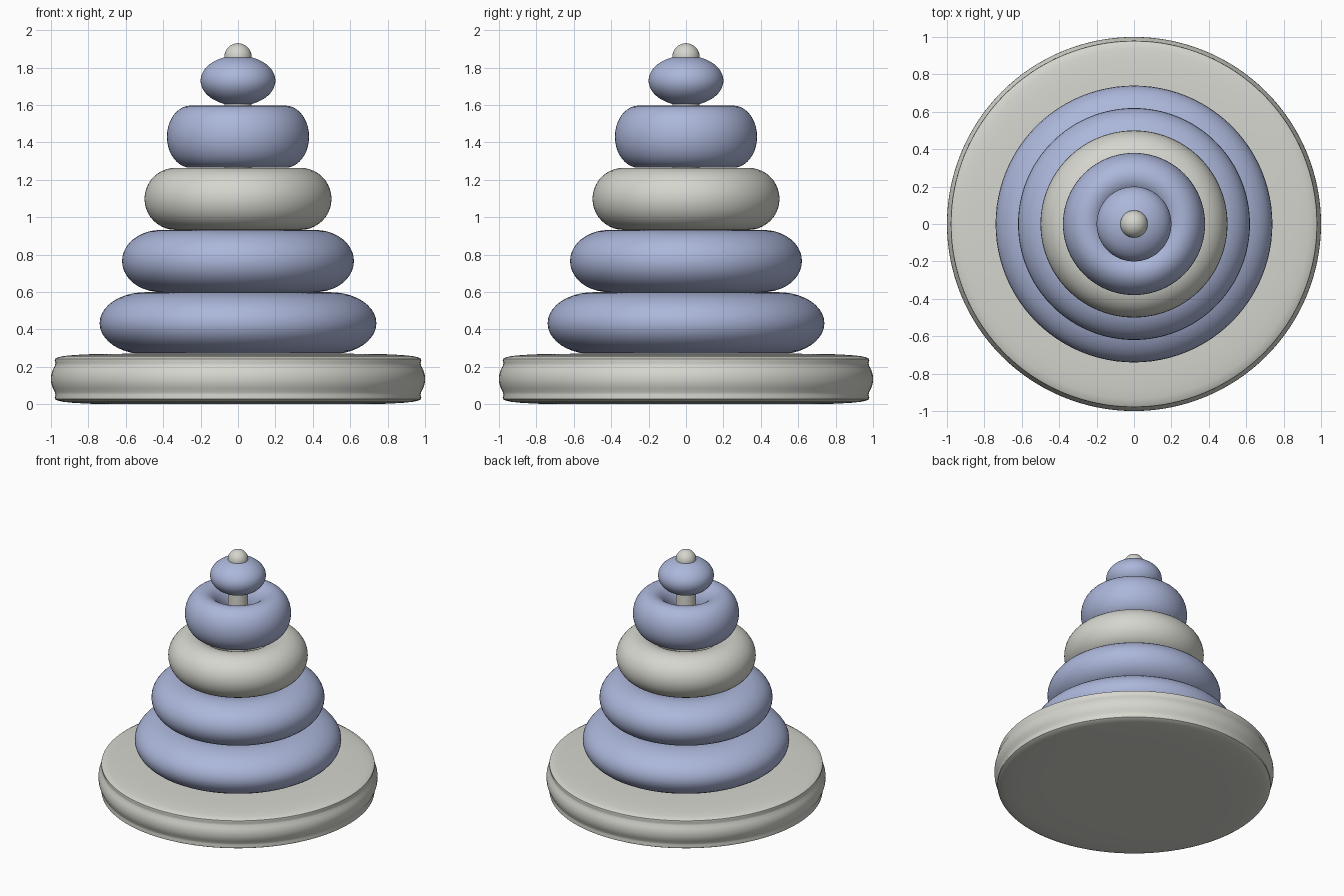
import bpy
import bmesh
import math

cube = bpy.data.objects.get("Cube")
if cube:
    bpy.data.objects.remove(cube, do_unlink=True)


def make_material(name, rgb):
    mat = bpy.data.materials.new(name)
    mat.use_nodes = True
    mat.diffuse_color = (*rgb, 1)
    mat.node_tree.nodes["Principled BSDF"].inputs["Base Color"].default_value = (*rgb, 1)
    return mat


grey = make_material("warm grey", (0.67, 0.67, 0.62))
blue = make_material("soft blue", (0.41, 0.47, 0.70))


def lathe(name, profile, mat, closed=False, segments=96):
    """Spin a (radius, height) profile around the z axis."""
    bm = bmesh.new()
    verts = [bm.verts.new((r, 0, z)) for r, z in profile]
    edges = [bm.edges.new(pair) for pair in zip(verts, verts[1:])]
    if closed:
        edges.append(bm.edges.new((verts[-1], verts[0])))
    bmesh.ops.spin(bm, geom=verts + edges, axis=(0, 0, 1), cent=(0, 0, 0),
                   angle=math.tau, steps=segments)
    bmesh.ops.remove_doubles(bm, verts=bm.verts, dist=0.0002)
    bmesh.ops.recalc_face_normals(bm, faces=bm.faces)
    mesh = bpy.data.meshes.new(name)
    bm.to_mesh(mesh)
    bm.free()
    mesh.materials.append(mat)
    obj = bpy.data.objects.new(name, mesh)
    bpy.context.collection.objects.link(obj)
    bpy.ops.object.select_all(action='DESELECT')
    obj.select_set(True)
    bpy.context.view_layer.objects.active = obj
    bpy.ops.object.shade_smooth_by_angle(angle=math.radians(50))
    return obj


def oval(centre_r, centre_z, a, b, start, sweep, steps):
    """Points along an ellipse in the radius-height plane."""
    angles = [start + sweep * i / steps for i in range(steps + 1)]
    return [(centre_r + a * math.cos(t), centre_z + b * math.sin(t)) for t in angles]


# Base disc: soft rim with a bulging middle band, same above and below
base_mid = 0.135
upper = [(1.0, 0.008), (0.998, 0.025), (0.99, 0.05), (0.979, 0.07), (0.976, 0.085),
         (0.98, 0.098), (0.978, 0.108), (0.963, 0.116), (0.935, 0.122),
         (0.88, 0.128), (0.78, 0.133), (0.6, 0.135), (0, 0.135)]
base_profile = [(r, base_mid - h) for r, h in reversed(upper)]
base_profile += [(r, base_mid + h) for r, h in upper]
lathe("base", base_profile, grey, segments=128)

# Stacked rings: the tube is a third of the outer radius wide
half = 0.166
rings = [("bottom_ring", 0.74, blue), ("lower_ring", 0.62, blue),
         ("middle_ring", 0.50, grey), ("upper_ring", 0.38, blue)]
for i, (name, outer, mat) in enumerate(rings):
    section = oval(outer * 2 / 3, 0.433 + 0.3325 * i, outer / 3, half, 0, math.tau, 40)
    lathe(name, section[:-1], mat, closed=True)

# Centre pole with a rounded tip
pole_r = 0.073
tip = oval(0, 1.857, pole_r, pole_r, 0, math.pi / 2, 12)
lathe("pole", [(0, 0.2), (pole_r, 0.2)] + tip, grey, segments=48)

# Flattened ball at the top
lathe("top_ball", oval(0, 1.73, 0.2, 0.134, -math.pi / 2, math.pi, 32), blue, segments=64)
